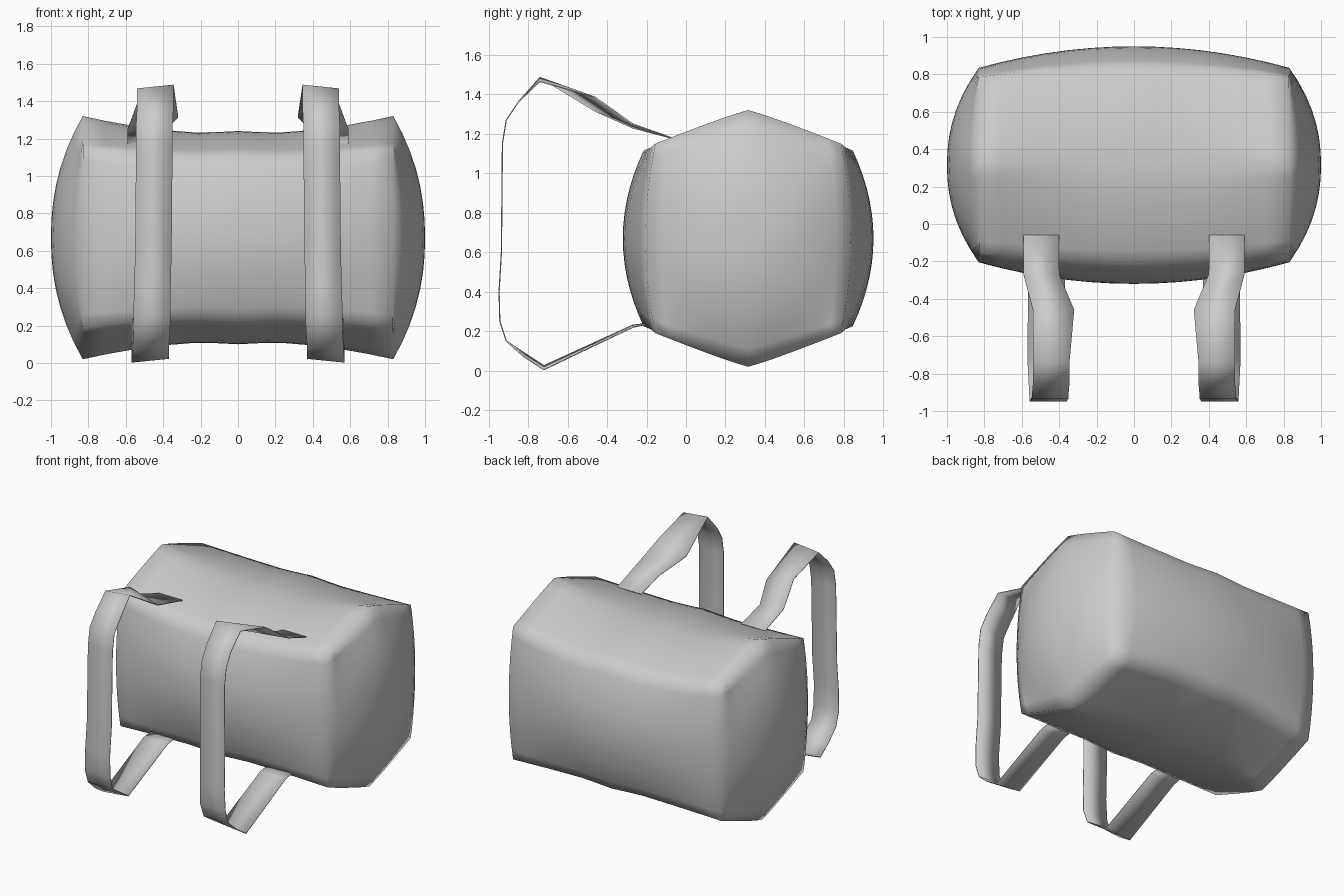
import bpy, bmesh, math

if "Cube" in bpy.data.objects:
    bpy.data.objects.remove(bpy.data.objects["Cube"], do_unlink=True)

# One plain grey cloth colour
grey = bpy.data.materials.new("grey_cloth")
grey.use_nodes = True
colour = (0.6, 0.6, 0.6, 1)
grey.diffuse_color = colour
grey.node_tree.nodes["Principled BSDF"].inputs["Base Color"].default_value = colour


def add_object(name, bm):
    mesh = bpy.data.meshes.new(name)
    bm.to_mesh(mesh)
    bm.free()
    mesh.materials.append(grey)
    obj = bpy.data.objects.new(name, mesh)
    bpy.context.collection.objects.link(obj)
    return obj


def smooth(obj, degrees):
    bpy.ops.object.select_all(action='DESELECT')
    obj.select_set(True)
    bpy.context.view_layer.objects.active = obj
    bpy.ops.object.shade_smooth_by_angle(angle=math.radians(degrees))


# Padded bag: a gridded box puffed out on every side, waisted in the middle
CENTRE_Y, CENTRE_Z = 0.315, 0.67


def puff(a, b, c):
    t = a * a
    bulge = (1 - abs(b) ** 2.2) * (1 - abs(c) ** 2.2)
    x = a * (0.83 + 0.17 * bulge)
    y = b * (0.53 - 0.06 * t + (0.105 - 0.055 * t) * (1 - c * c))
    crown = 0.125 + 0.045 * t
    half_height = 0.555 + 0.095 * t + 0.015 * max(0, 1 - abs(a) / 0.27)
    ridge = 1 - abs(b) ** (1.9 - 0.8 * t)
    z = c * (half_height - crown + crown * ridge)
    return x, y + CENTRE_Y, z + CENTRE_Z


bm = bmesh.new()
bmesh.ops.create_cube(bm, size=2)
bmesh.ops.subdivide_edges(bm, edges=bm.edges[:], cuts=13, use_grid_fill=True)
for v in bm.verts:
    v.co = puff(*v.co)
smooth(add_object("padded_bag", bm), 100)

# Shoulder straps: rows of y, z, outer x, inner x, twist
STRAP = [
    (-0.06, 1.175, 0.59, 0.40, 0),
    (-0.27, 1.24, 0.59, 0.40, 0.02),
    (-0.46, 1.35, 0.54, 0.32, 0.07),
    (-0.74, 1.475, 0.54, 0.345, -0.02),
    (-0.85, 1.36, 0.54, 0.345, 0),
    (-0.91, 1.27, 0.545, 0.35, 0),
    (-0.93, 1.15, 0.545, 0.35, 0),
    (-0.935, 0.6, 0.55, 0.355, 0),
    (-0.947, 0.4, 0.555, 0.36, 0),
    (-0.943, 0.25, 0.56, 0.36, 0),
    (-0.91, 0.15, 0.56, 0.365, 0),
    (-0.82, 0.08, 0.565, 0.37, -0.02),
    (-0.72, 0.015, 0.57, 0.37, -0.02),
    (-0.27, 0.225, 0.565, 0.37, -0.01),
    (-0.15, 0.245, 0.56, 0.37, 0),
]

for name, side in (("left_strap", 1), ("right_strap", -1)):
    bm = bmesh.new()
    rows = [(bm.verts.new((side * outer, y, z + twist / 2)),
             bm.verts.new((side * inner, y, z - twist / 2)))
            for y, z, outer, inner, twist in STRAP]
    for p, q in zip(rows, rows[1:]):
        bm.faces.new((p[0], p[1], q[1], q[0]))
    bmesh.ops.recalc_face_normals(bm, faces=bm.faces[:])
    strap = add_object(name, bm)
    thickness = strap.modifiers.new("thickness", 'SOLIDIFY')
    thickness.thickness = 0.006
    thickness.offset = 0
    smooth(strap, 40)
